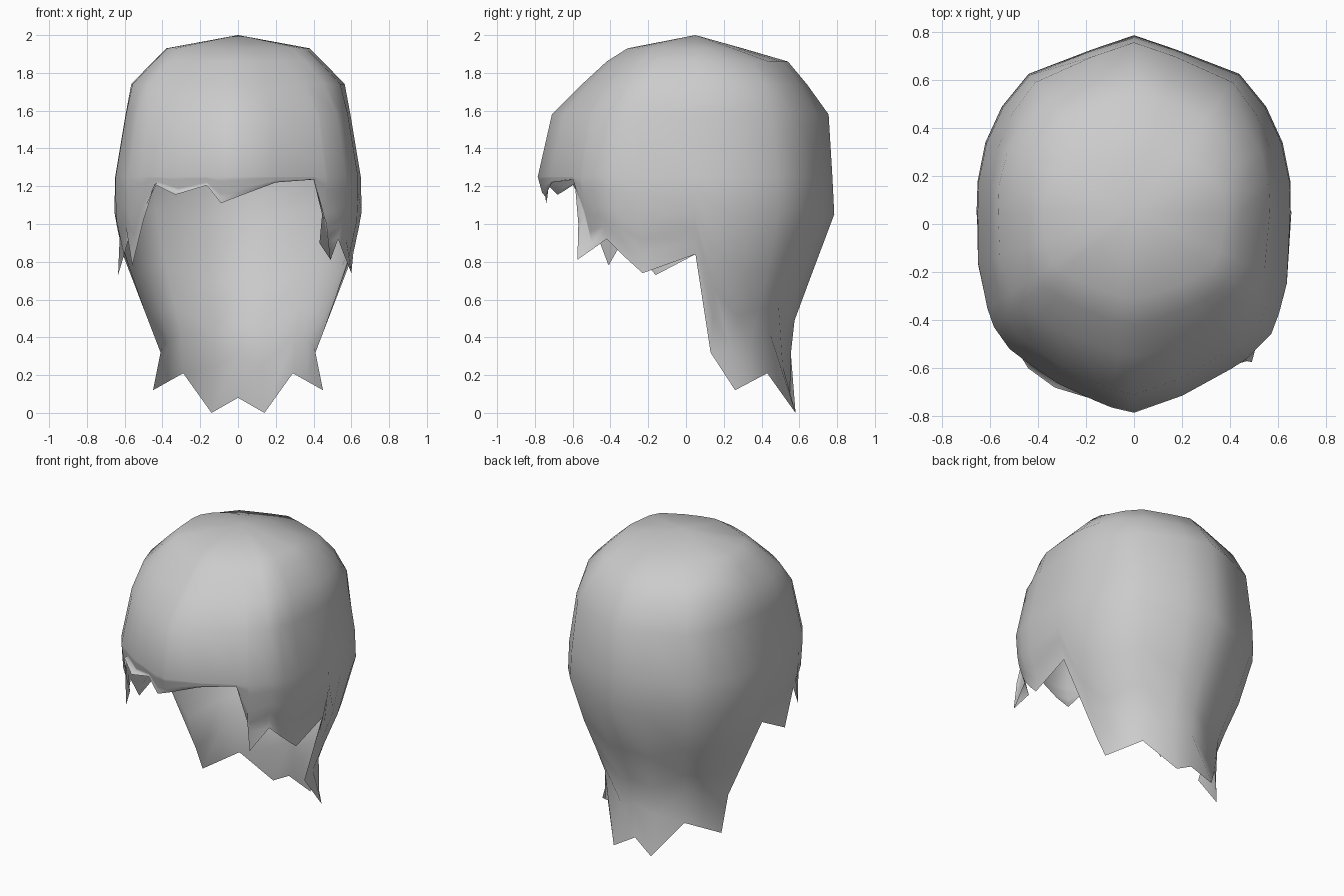
import bpy
import bmesh
from math import atan2, cos, degrees, hypot, sin

cube = bpy.data.objects.get("Cube")
if cube:
    bpy.data.objects.remove(cube, do_unlink=True)

# Head cross-sections: height, half width, front depth, back depth
SECTIONS = [
    (1.93, .38, -.31, .3), (1.86, .45, -.42, .54), (1.74, .565, -.55, .64),
    (1.58, .595, -.71, .755), (1.25, .65, -.785, .775), (1.05, .655, -.73, .785),
    (.8, .6, -.66, .69), (.45, .46, -.5, .56), (.32, .41, -.5, .555),
    (0, .41, -.5, .56),
]
# Outline of every section: direction from front to back, relative radius
OUTLINE = [(-90, 1), (-71, .965), (-51, 1), (-36, 1.07), (-25, 1.05),
           (0, 1), (30, 1.03), (50, 1.03), (70, .955), (90, 1)]
TOP_ROWS = 5            # sections above the fringe, shared by every column
LOWER_STEPS = (.17, .45, .65, .8)
CROWN_Y = .05

# Jagged hem: fringe and side locks differ left to right
fringe = [
    (-.5, -.5, 1.02), (-.44, -.6, 1.21), (-.33, -.68, 1.155),
    (-.165, -.73, 1.205), (-.09, -.74, 1.11), (0, -.745, 1.145),
    (.2, -.71, 1.22), (.4, -.59, 1.235), (.47, -.57, 1),
]
left_locks = [(.49, -.575, .81), (.53, -.42, .92), (.56, -.34, .84),
              (.6, -.23, .74), (.61, .05, .84)]
right_locks = [(-.56, -.41, .78), (-.58, -.33, .92),
               (-.635, -.16, .73), (-.61, .05, .84)]
# Long back hair is symmetrical
back_half = [(.41, .13, .32), (.45, .26, .12), (.37, .345, .165),
             (.29, .43, .21), (.14, .58, 0)]
back = back_half + [(0, .55, .08)] + [(-x, y, z) for x, y, z in back_half]


def column_angle(point):
    return atan2(point[1] - CROWN_Y, point[0])


def section_at(height):
    """Interpolate width, front and back depth at a height."""
    for upper, lower in zip(SECTIONS, SECTIONS[1:]):
        if height >= lower[0]:
            t = (upper[0] - height) / (upper[0] - lower[0])
            return [a + (b - a) * t for a, b in zip(upper[1:], lower[1:])]


def outline_radius(direction):
    """Interpolate the relative radius of the head outline."""
    for (a, ra), (b, rb) in zip(OUTLINE, OUTLINE[1:]):
        if direction <= b:
            return ra + (rb - ra) * (direction - a) / (b - a)
    return OUTLINE[-1][1]


def surface_point(angle, height):
    """Point on the head surface in a given direction."""
    width, front, rear = section_at(height)
    dx, dy = cos(angle), sin(angle)
    depth = rear - CROWN_Y if dy > 0 else CROWN_Y - front
    ux, uy = dx / width, dy / depth
    radius = outline_radius(degrees(atan2(uy, abs(ux)))) / hypot(ux, uy)
    return (dx * radius, CROWN_Y + dy * radius, height)


# Loft each column from the crown down to its hem point
hem = sorted(fringe + left_locks + right_locks + back, key=column_angle)
bm = bmesh.new()
crown = bm.verts.new((0, CROWN_Y, 2))
columns = []
for tip in hem:
    angle = column_angle(tip)
    points = [surface_point(angle, s[0]) for s in SECTIONS[:TOP_ROWS]]
    start = SECTIONS[TOP_ROWS - 1][0]
    for step in LOWER_STEPS:
        points.append(surface_point(angle, start + (tip[2] - start) * step))
    points.append(tip)
    columns.append([bm.verts.new(p) for p in points])

for i, here in enumerate(columns):
    after = columns[(i + 1) % len(columns)]
    bm.faces.new((crown, here[0], after[0]))
    for k in range(len(here) - 1):
        bm.faces.new((here[k], here[k + 1], after[k + 1], after[k]))

for face in bm.faces:
    face.smooth = True
mesh = bpy.data.meshes.new("hair_shell")
bm.to_mesh(mesh)
bm.free()

hair = bpy.data.objects.new("hair_shell", mesh)
bpy.context.collection.objects.link(hair)

# Plain grey hair colour
grey = bpy.data.materials.new("hair_grey")
grey.use_nodes = True
colour = (.6, .6, .6, 1)
grey.diffuse_color = colour
grey.node_tree.nodes["Principled BSDF"].inputs["Base Color"].default_value = colour
mesh.materials.append(grey)
